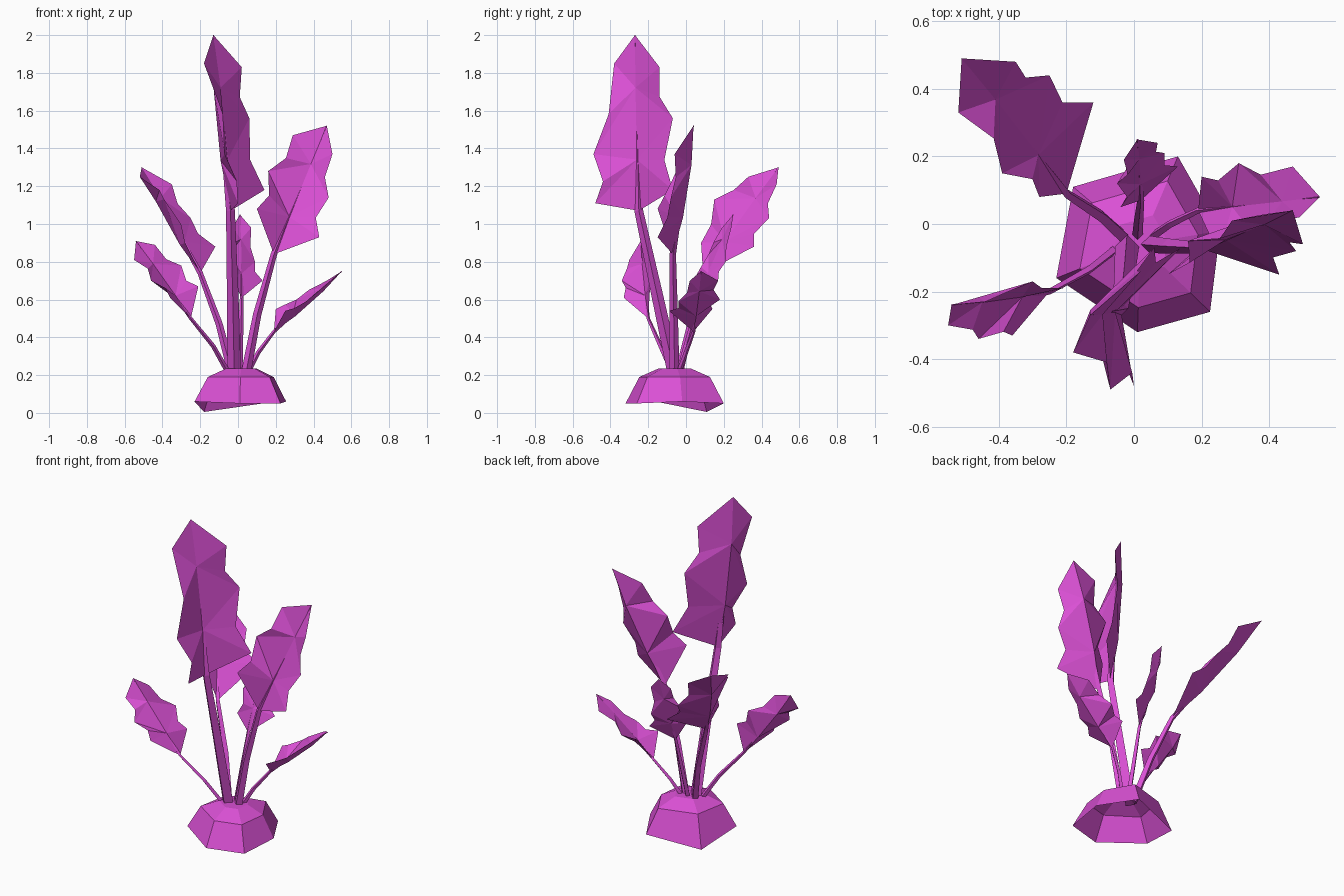
import bpy, bmesh
from mathutils import Vector

cube = bpy.data.objects.get("Cube")
if cube:
    bpy.data.objects.remove(cube, do_unlink=True)

magenta = bpy.data.materials.new("magenta")
magenta.use_nodes = True
colour = (0.70, 0.08, 0.66, 1)
magenta.diffuse_color = colour
magenta.node_tree.nodes["Principled BSDF"].inputs["Base Color"].default_value = colour


def finish(bm, name):
    """Turn a bmesh into a flat-shaded object."""
    bmesh.ops.recalc_face_normals(bm, faces=bm.faces)
    mesh = bpy.data.meshes.new(name)
    bm.to_mesh(mesh)
    bm.free()
    mesh.materials.append(magenta)
    obj = bpy.data.objects.new(name, mesh)
    bpy.context.collection.objects.link(obj)


def bridge(bm, lower, upper):
    """Join two rings of vertices with quads."""
    count = len(lower)
    for i in range(count):
        j = (i + 1) % count
        bm.faces.new((lower[i], lower[j], upper[j], upper[i]))


# Faceted mound, open underneath
def make_mound():
    bm = bmesh.new()
    outline = [(-0.18, 0.11, 0.005), (-0.23, -0.16, 0.06), (0.01, -0.32, 0.05),
               (0.225, -0.26, 0.05), (0.255, -0.02, 0.06), (0.13, 0.2, 0.05)]
    centre = Vector((0.02, -0.06, 0))
    rings = []
    for scale, height in ((1, None), (0.72, 0.19), (0.33, 0.235)):
        ring = []
        for point in outline:
            p = centre + (Vector(point) - centre) * scale
            if height:
                p.z = height
            ring.append(bm.verts.new(p))
        rings.append(ring)
    for lower, upper in zip(rings, rings[1:]):
        bridge(bm, lower, upper)
    bm.faces.new(rings[-1])
    finish(bm, "mound")


# Four-sided tapering stem that runs on as the leaf's rib
def make_stem(name, points, radii):
    bm = bmesh.new()
    previous = None
    for i, (p, r) in enumerate(zip(points, radii)):
        ahead = points[min(i + 1, len(points) - 1)]
        behind = points[max(i - 1, 0)]
        along = (ahead - behind).normalized()
        side = along.cross(Vector((0, 1, 0))).normalized()
        other = along.cross(side)
        ring = [bm.verts.new(p + d * r) for d in (side, other, -side, -other)]
        if previous:
            bridge(bm, previous, ring)
        else:
            bm.faces.new(ring)
        previous = ring
    bm.faces.new(previous)
    finish(bm, name)


# Closed, cupped blade: jagged edges fanned to a front rib and a back keel
def make_blade(name, base, tip, edges):
    bm = bmesh.new()
    axis = tip - base
    front = (edges[0][1] - edges[1][1]).cross(axis).normalized()
    if front.z < 0:
        front = -front
    start, end = bm.verts.new(base), bm.verts.new(tip)

    def notch(lower, upper, lift):
        # Valley between two lobes, pulled in toward the rib
        p = lower.lerp(upper, 0.43)
        on_rib = base + axis * ((p - base).dot(axis) / axis.length_squared)
        return on_rib.lerp(p, 0.76) + front * axis.length * lift

    outlines = []
    for (low, mid, high), lift in zip(edges, (0.035, 0)):
        points = (low, notch(low, mid, lift), mid, notch(mid, high, lift), high)
        outlines.append([bm.verts.new(p) for p in points])
    for depth in (0.012, -0.03):
        offset = front * axis.length * depth
        near, far = [bm.verts.new(base + axis * t + offset) for t in (0.29, 0.7)]
        for outline in outlines:
            a, b, c, d, e = outline
            for tri in ((start, a, near), (a, b, near), (b, c, near), (c, far, near),
                        (c, d, far), (d, e, far), (e, end, far)):
                bm.faces.new(tri)
    finish(bm, name)


# A stem with its leaf; each edge lists its three lobe tips from low to high
def make_plant(name, thick, root, base, tip, one, two):
    root, base, tip = map(Vector, (root, base, tip))
    edges = [[Vector(p) for p in edge] for edge in (one, two)]
    # Stems rise steeply, then lean out toward the leaf
    bend = root.lerp(base, 0.5)
    bend.x -= 0.09 * (base.x - root.x)
    make_stem(name + "_stem", [root, bend, base, tip],
              [thick, thick * 0.85, thick * 0.65, 0.002])
    make_blade(name + "_leaf", base, tip, edges)


make_mound()
make_plant("tall", 0.036, (-0.02, -0.06, 0.2), (-0.04, -0.25, 1.07), (-0.13, -0.27, 2),
           [(0, -0.48, 1.11), (-0.07, -0.49, 1.37), (-0.18, -0.38, 1.85)],
           [(0.14, -0.07, 1.18), (0.06, -0.07, 1.56), (0.02, -0.14, 1.83)])
make_plant("left", 0.026, (0.04, -0.06, 0.2), (0.19, -0.07, 0.84), (0.47, 0.04, 1.52),
           [(0.1, -0.15, 1.08), (0.16, -0.05, 1.28), (0.29, 0.01, 1.47)],
           [(0.43, -0.15, 0.93), (0.48, -0.08, 1.14), (0.5, -0.06, 1.37)])
make_plant("back_right", 0.022, (-0.03, -0.04, 0.2), (-0.2, 0.09, 0.74), (-0.51, 0.49, 1.3),
           [(-0.28, 0.08, 0.9), (-0.39, 0.15, 1.13), (-0.52, 0.33, 1.25)],
           [(-0.12, 0.36, 0.88), (-0.25, 0.44, 1.03), (-0.35, 0.48, 1.21)])
make_plant("front_right", 0.014, (-0.05, -0.07, 0.21), (-0.25, -0.2, 0.5), (-0.54, -0.24, 0.91),
           [(-0.36, -0.33, 0.61), (-0.46, -0.34, 0.7), (-0.55, -0.3, 0.81)],
           [(-0.21, -0.19, 0.67), (-0.3, -0.17, 0.78), (-0.44, -0.23, 0.89)])
make_plant("low_left", 0.014, (0.05, -0.04, 0.21), (0.19, 0.04, 0.43), (0.55, 0.08, 0.75),
           [(0.2, 0.14, 0.55), (0.31, 0.18, 0.6), (0.47, 0.17, 0.7)],
           [(0.25, -0.09, 0.54), (0.36, -0.04, 0.59), (0.49, 0.02, 0.7)])
make_plant("back", 0.016, (0.01, -0.04, 0.2), (0.02, 0.07, 0.61), (0.01, 0.25, 1.05),
           [(-0.04, 0.05, 0.72), (-0.05, 0.12, 0.84), (-0.03, 0.19, 0.98)],
           [(0.13, 0.17, 0.7), (0.09, 0.21, 0.8), (0.07, 0.24, 0.98)])
